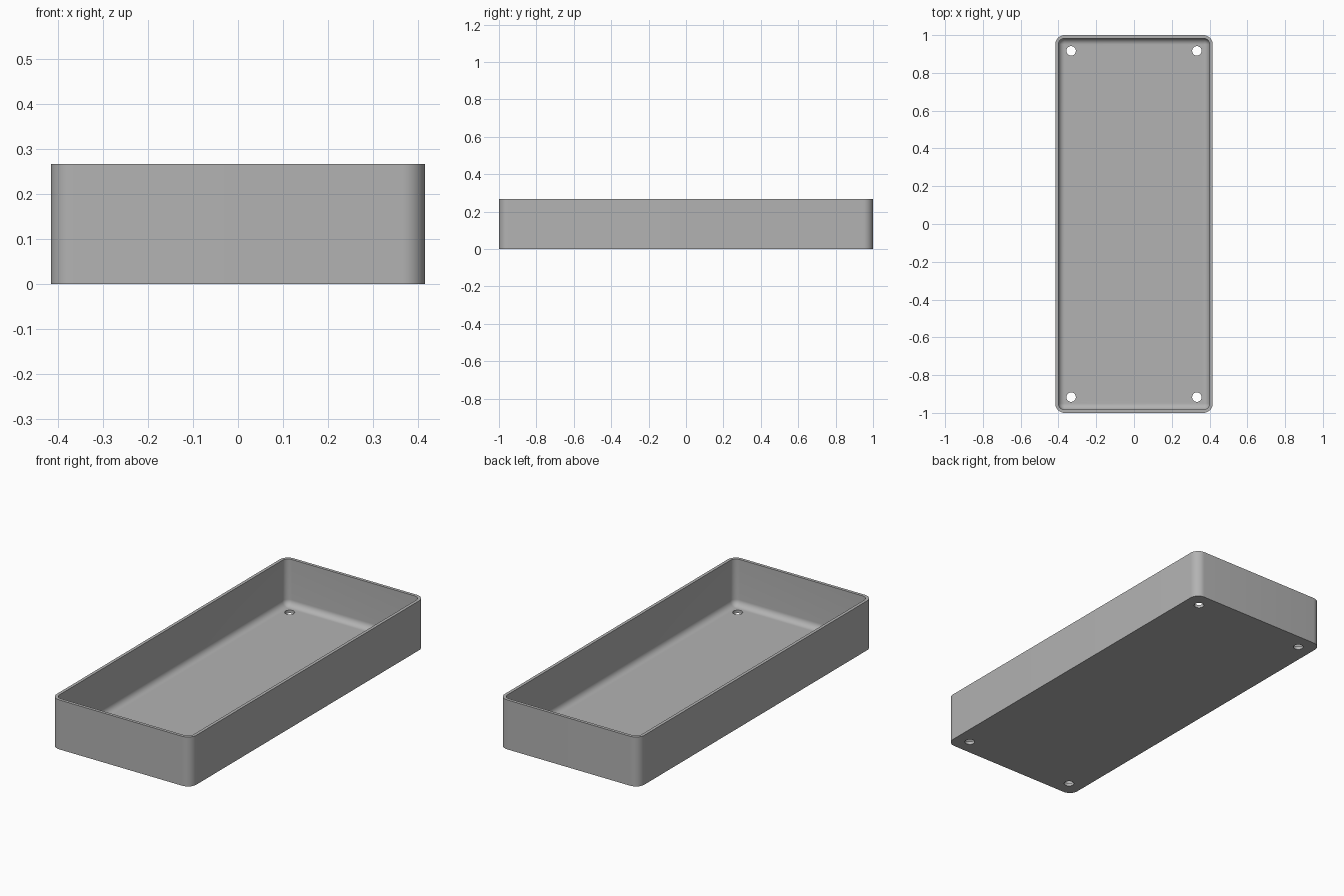
import bpy, bmesh
from math import sin, cos, pi

cube = bpy.data.objects.get("Cube")
if cube:
    bpy.data.objects.remove(cube)

HALF_X, HALF_Y, HEIGHT = 0.4167, 1.0, 0.2667
CORNER, WALL, FLOOR, FILLET = 0.05, 0.0167, 0.0167, 0.033
HOLE_X, HOLE_Y, HOLE_R = 0.333, 0.9167, 0.025
STEPS = 10

grey = bpy.data.materials.new("plain grey")
grey.use_nodes = True
colour = (0.45, 0.45, 0.45, 1)
grey.diffuse_color = colour
grey.node_tree.nodes["Principled BSDF"].inputs["Base Color"].default_value = colour


def rounded_ring(bm, inset, z):
    """Rounded rectangle of vertices, moved inward by inset."""
    r = max(CORNER - inset, 0.0002)
    cx, cy = HALF_X - inset - r, HALF_Y - inset - r
    ring = []
    for q, (sx, sy) in enumerate([(1, 1), (-1, 1), (-1, -1), (1, -1)]):
        for i in range(STEPS + 1):
            a = (q + i / STEPS) * pi / 2
            ring.append(bm.verts.new((sx * cx + r * cos(a), sy * cy + r * sin(a), z)))
    return ring


# Tray shell: outer wall, rim, inner wall, filleted floor
bm = bmesh.new()
profile = [(0, 0), (0, HEIGHT), (WALL, HEIGHT)]
for i in range(STEPS + 1):
    a = i / STEPS * pi / 2
    profile.append((WALL + FILLET * (1 - cos(a)), FLOOR + FILLET * (1 - sin(a))))
rings = [rounded_ring(bm, inset, z) for inset, z in profile]
for low, high in zip(rings, rings[1:]):
    for i in range(len(low)):
        j = (i + 1) % len(low)
        bm.faces.new((low[i], low[j], high[j], high[i]))
bm.faces.new(rings[0][::-1])
bm.faces.new(rings[-1])
bmesh.ops.recalc_face_normals(bm, faces=bm.faces)
mesh = bpy.data.meshes.new("tray")
bm.to_mesh(mesh)
bm.free()
mesh.materials.append(grey)
tray = bpy.data.objects.new("tray", mesh)
bpy.context.collection.objects.link(tray)

# Four screw holes through the floor
bm = bmesh.new()
for sx in (-1, 1):
    for sy in (-1, 1):
        made = bmesh.ops.create_cone(bm, cap_ends=True, segments=32, radius1=HOLE_R,
                                     radius2=HOLE_R, depth=0.2)
        bmesh.ops.translate(bm, verts=made["verts"], vec=(sx * HOLE_X, sy * HOLE_Y, 0))
cut_mesh = bpy.data.meshes.new("hole_cutter")
bm.to_mesh(cut_mesh)
bm.free()
cut_mesh.materials.append(grey)
cutter = bpy.data.objects.new("hole_cutter", cut_mesh)
bpy.context.collection.objects.link(cutter)

holes = tray.modifiers.new("screw holes", "BOOLEAN")
holes.operation = "DIFFERENCE"
holes.solver = "EXACT"
holes.object = cutter
bpy.context.view_layer.objects.active = tray
tray.select_set(True)
bpy.ops.object.modifier_apply(modifier=holes.name)
bpy.data.objects.remove(cutter)
bpy.ops.object.shade_smooth_by_angle(angle=pi / 6)
